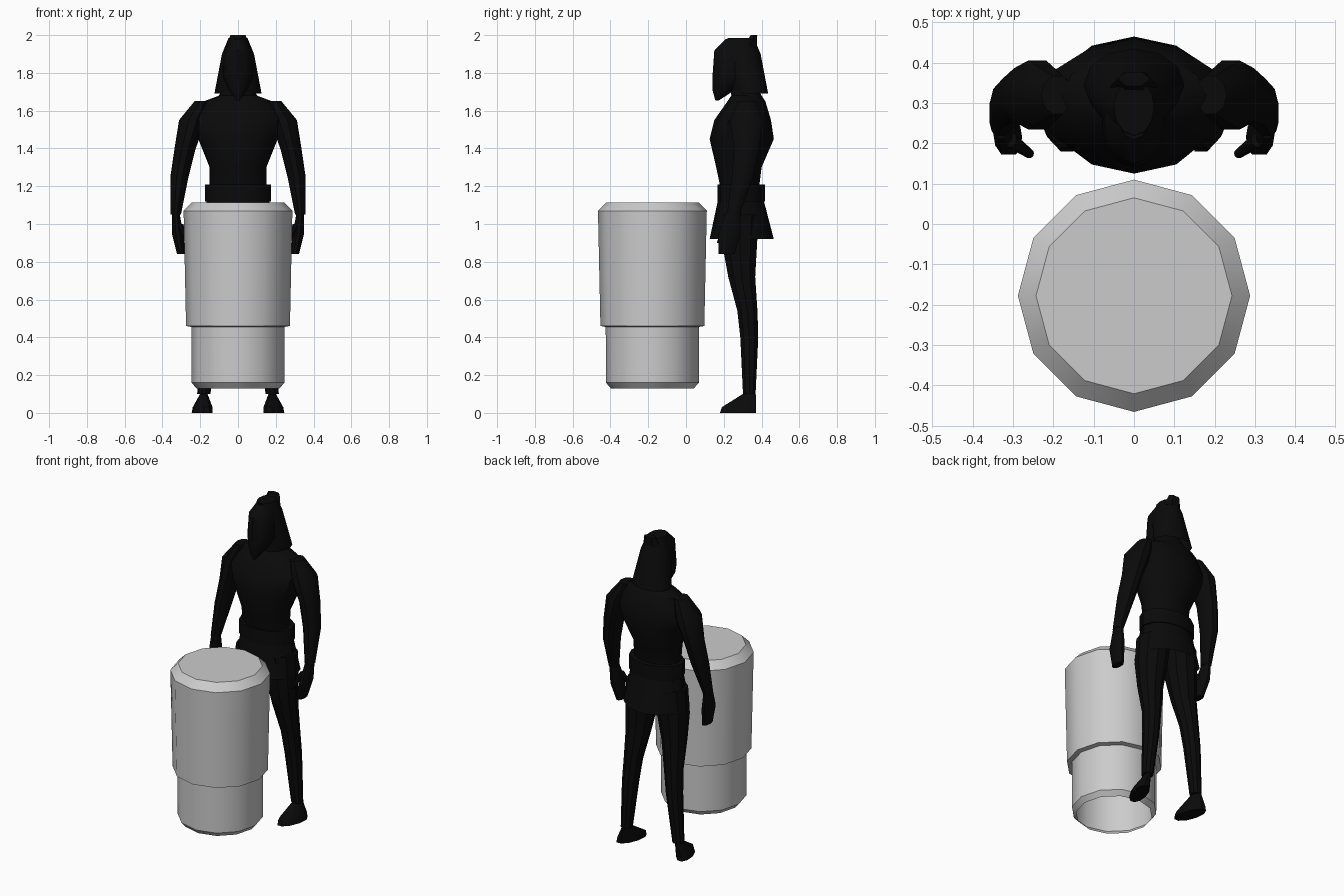
import bpy, bmesh, math

default_cube = bpy.data.objects.get("Cube")
if default_cube:
    bpy.data.objects.remove(default_cube, do_unlink=True)


def make_material(name, brightness):
    material = bpy.data.materials.new(name)
    material.use_nodes = True
    colour = (brightness, brightness, brightness, 1)
    material.diffuse_color = colour
    shader = material.node_tree.nodes["Principled BSDF"]
    shader.inputs["Base Color"].default_value = colour
    return material


black = make_material("matte black", .003)
grey = make_material("light grey", .6)


def add_ring(bm, sides, centre, half_width, half_depth, toe_out):
    """Add one horizontal oval of vertices."""
    x, y, z = centre
    ring = []
    for step in range(sides):
        turn = math.tau * step / sides
        across, along = half_width * math.cos(turn), half_depth * math.sin(turn)
        ring.append(bm.verts.new((x + across - toe_out * along, y + along, z)))
    return ring


def loft(name, ovals, material=black, sides=12, open_bottom=False,
         mirrored=False, toe_out=0):
    """Skin (centre, half width, half depth) ovals, ordered from the top down."""
    bm = bmesh.new()
    rings = [add_ring(bm, sides, *oval, toe_out) for oval in ovals]
    for upper, lower in zip(rings, rings[1:]):
        for near in range(sides):
            far = (near + 1) % sides
            bm.faces.new((upper[near], lower[near], lower[far], upper[far]))
    bm.faces.new(rings[0])
    if not open_bottom:
        bm.faces.new(reversed(rings[-1]))

    mesh = bpy.data.meshes.new(name)
    bm.to_mesh(mesh)
    bm.free()
    mesh.materials.append(material)
    part = bpy.data.objects.new(name, mesh)
    bpy.context.collection.objects.link(part)
    bpy.ops.object.select_all(action='DESELECT')
    part.select_set(True)
    bpy.context.view_layer.objects.active = part
    bpy.ops.object.shade_smooth_by_angle(angle=math.radians(35))
    if mirrored:
        part.modifiers.new("Mirror", 'MIRROR').use_mirror_merge = False


def central_part(name, sections, **options):
    """Loft on the body's middle plane: height, y, half width, half depth."""
    ovals = [((0, y, z), width, depth) for z, y, width, depth in sections]
    loft(name, ovals, **options)


def limb_pair(name, joints, flatness, **options):
    """Loft mirrored limbs through (x, y, z, half depth) joints."""
    ovals = [((x, y, z), depth * flatness, depth) for x, y, z, depth in joints]
    loft(name, ovals, sides=10, mirrored=True, **options)


def leg_pair(name, joints, flatness, **options):
    """Loft straight legs that spread steadily towards the ground."""
    spread = [(.19 - .09 * z, y, z, depth) for z, y, depth in joints]
    limb_pair(name, spread, flatness, **options)


# Drum: stepped shell, closed on top and open underneath
drum_profile = [(.243, 1.115), (.288, 1.07), (.275, .46), (.247, .455),
                (.246, .16), (.22, .13)]
loft("drum", [((0, -.178, z), radius, radius) for radius, z in drum_profile],
     material=grey, open_bottom=True)

# Torso with neck
central_part("torso", [
    (1.78, .29, .06, .06),
    (1.68, .32, .1, .08),
    (1.65, .32, .18, .1),
    (1.55, .3, .24, .15),
    (1.45, .295, .21, .17),
    (1.3, .28, .15, .12),
    (1.18, .285, .15, .1),
])

# Belt and flared skirt
central_part("belt", [(z, .292, .176, .125) for z in (1.21, 1.12)])
central_part("skirt", [(1.13, .29, .165, .12), (.92, .295, .2, .17)],
             open_bottom=True)

# Head tapering into a pointed beard
central_part("head", [
    (1.98, .27, .04, .06),
    (1.92, .255, .075, .105),
    (1.78, .245, .08, .105),
    (1.71, .2, .05, .06),
    (1.655, .165, .01, .01),
])

# Long hair flaring to the shoulders, and the knot on its crown
central_part("hair", [
    (1.985, .29, .05, .07),
    (1.9, .3, .085, .095),
    (1.69, .345, .125, .09),
], open_bottom=True)
central_part("hair_knot", [(2, .36, .04, .02), (1.94, .34, .06, .04)], sides=6)

# Arms and hands
limb_pair("arms", [
    (.19, .32, 1.65, .05),
    (.24, .32, 1.55, .09),
    (.28, .32, 1.4, .07),
    (.31, .3, 1.25, .06),
    (.33, .25, 1.05, .035),
], flatness=.8)
limb_pair("hands", [
    (.33, .25, 1.06, .04),
    (.32, .23, .95, .06),
    (.3, .215, .84, .045),
], flatness=.5)
limb_pair("thumbs", [(.31, .21, 1, .02), (.26, .175, .9, .012)], flatness=1)

# Legs and feet
leg_pair("legs", [
    (1.05, .29, .1),
    (.88, .285, .095),
    (.72, .295, .075),
    (.54, .325, .056),
    (.4, .335, .05),
    (.1, .335, .035),
], flatness=1)
leg_pair("feet", [(.1, .335, .036), (.03, .28, .095), (0, .275, .1)],
         flatness=.5, toe_out=-.25)
